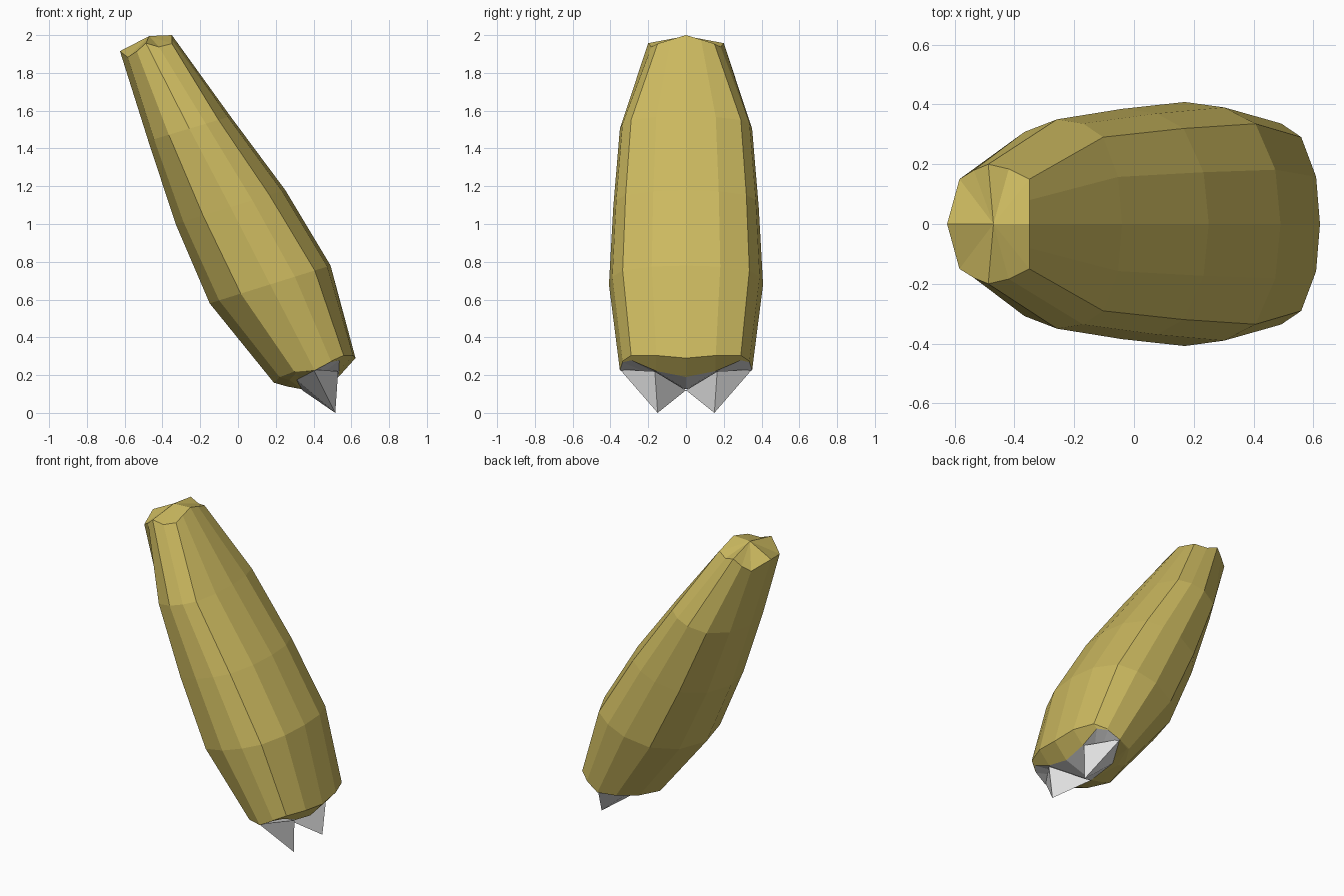
import bpy, bmesh

if "Cube" in bpy.data.objects:
    bpy.data.objects.remove(bpy.data.objects["Cube"])

def material(name, rgb):
    m = bpy.data.materials.new(name)
    m.diffuse_color = (*rgb, 1)
    m.use_nodes = True
    m.node_tree.nodes["Principled BSDF"].inputs["Base Color"].default_value = m.diffuse_color
    return m

yellow = material("mustard yellow", (0.60, 0.485, 0.115))
grey = material("light grey", (0.74, 0.74, 0.74))

def make_object(name, bm, mats):
    bmesh.ops.remove_doubles(bm, verts=bm.verts, dist=0.001)
    bmesh.ops.recalc_face_normals(bm, faces=bm.faces)
    me = bpy.data.meshes.new(name)
    bm.to_mesh(me)
    bm.free()
    for m in mats:
        me.materials.append(m)
    ob = bpy.data.objects.new(name, me)
    bpy.context.collection.objects.link(ob)
    return ob

# half cross-sections (along, across): rounded and boxy-fronted
ROUND = [(-1, 0), (-.86, .5), (-.5, .88), (0, 1), (.4, .96), (.71, .83), (.94, .45), (1, 0)]
BOXY = [(-1, 0), (-.7, .75), (-.35, .9), (0, 1), (.5, .92), (1, .75), (1, .4), (1, 0)]

def section(bx, bz, fx, fz, w, box, sag):
    half = []
    for (u0, v0), (u1, v1) in zip(ROUND, BOXY):
        u, v = u0 + (u1 - u0) * box, v0 + (v1 - v0) * box
        x = (bx + fx) / 2 + u * (fx - bx) / 2
        z = (bz + fz) / 2 + u * (fz - bz) / 2 + sag * v * min(1, 1.5 * abs(u))
        half.append((x, v * w, z))
    return half + [(x, -y, z) for x, y, z in half[-2:0:-1]]

def lip_point(x, y, z):
    # inward lip, deepest at the front and back, vanishing at the sides
    k = min(1, 1.5 * (1 - abs(y) / .35))
    return (x - .09 * k, y, z - .10 * k) if x > .4 else (x + .07 * k, y, z - .02 * k)

# leaning digit: lofted rings from the top to the inner lip
rings = [(-.625, 1.915, -.35, 2.0, .20, 1, -.06),
         (-.475, 1.44, -.04, 1.57, .35, 0, 0),
         (-.33, 1.0, .25, 1.18, .385, 0, 0),
         (-.15, .58, .49, .78, .408, .1, 0),
         (.19, .16, .622, .29, .35, 0, .04)]
sections = [section(*r) for r in rings]
sections.append([lip_point(*p) for p in sections[-1]])
bm = bmesh.new()
loops = [[bm.verts.new(p) for p in s] for s in sections]
n = len(loops[0])
for a, b in zip(loops, loops[1:]):
    for i in range(n):
        j = (i + 1) % n
        bm.faces.new((a[i], a[j], b[j], b[i]))
# domed top and recessed underside, grey on its front half
top = bm.verts.new((-.47, 0, 1.995))
base = bm.verts.new((.34, 0, .125))
for i in range(n):
    j = (i + 1) % n
    bm.faces.new((top, loops[0][i], loops[0][j]))
    f = bm.faces.new((base, loops[-1][i], loops[-1][j]))
    if 3 <= i < n - 3:
        f.material_index = 1
make_object("digit", bm, [yellow, grey])

# pair of pointed claws
for side, name in ((1, "claw_right"), (-1, "claw_left")):
    bm = bmesh.new()
    pts = [(.34, 0, .12), (.53, .165, .22), (.40, .35, .23), (.31, .17, .175)]
    ring = [bm.verts.new((x, y * side, z)) for x, y, z in pts]
    tip = bm.verts.new((.515, .15 * side, 0))
    bm.faces.new(ring)
    for i in range(4):
        bm.faces.new((ring[i], ring[(i + 1) % 4], tip))
    make_object(name, bm, [grey])
